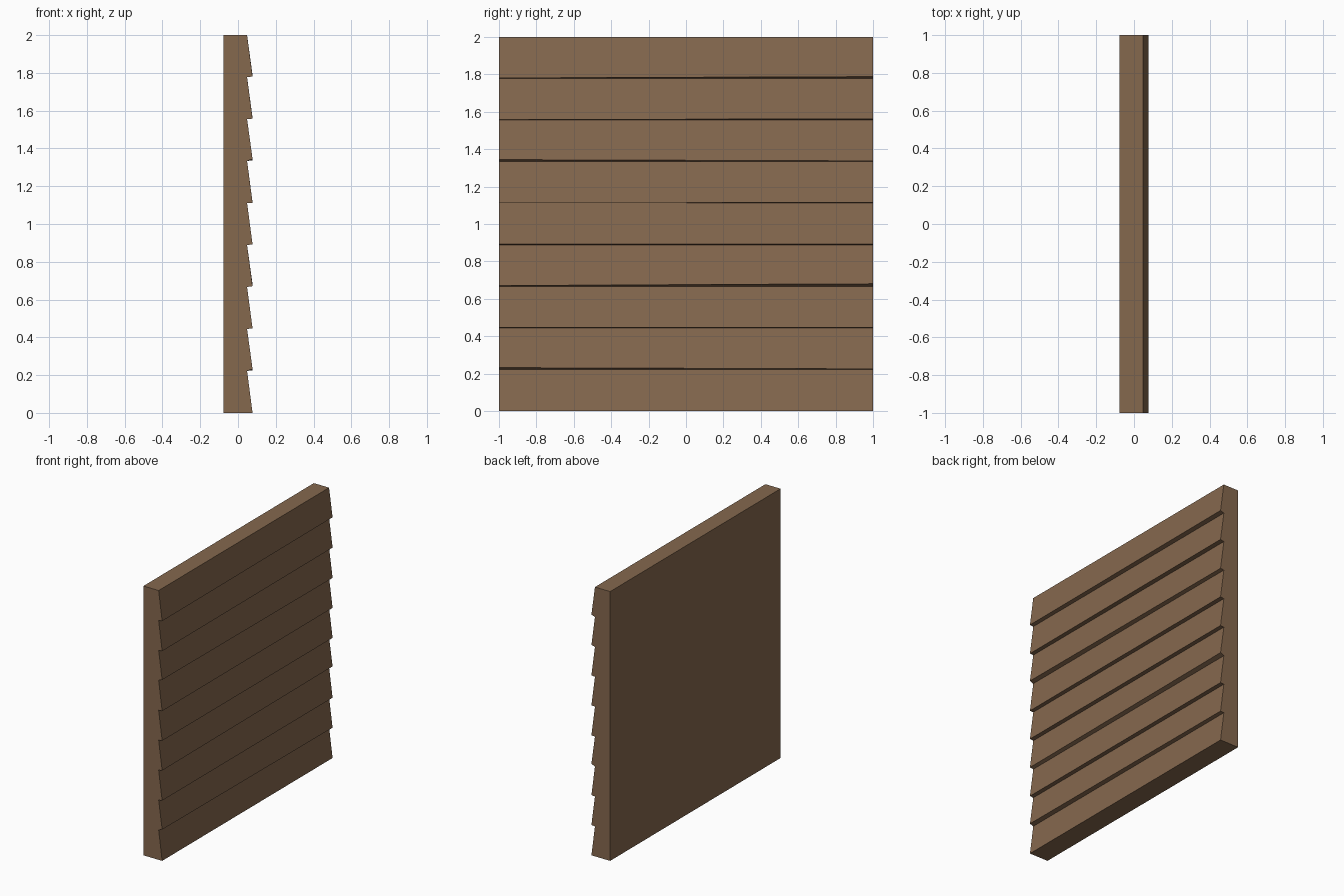
import bpy, bmesh

if "Cube" in bpy.data.objects:
    bpy.data.objects.remove(bpy.data.objects["Cube"])

COUNT, PITCH = 9, 2 / 9
BACK, INNER, OUTER = -0.077, 0.048, 0.077
# Slight hand-cut rise of each board's lower lip at the front and back ends
LIPS = [(0, 0), (0.010, 0.003), (0.003, 0.003), (0.004, 0.014), (0.003, 0.003),
        (0.001, 0.004), (0.011, 0.004), (0.002, 0.007), (0.003, 0.010)]

wood = bpy.data.materials.new("brown wood")
wood.diffuse_color = (0.235, 0.138, 0.076, 1)
wood.use_nodes = True
wood.node_tree.nodes["Principled BSDF"].inputs["Base Color"].default_value = wood.diffuse_color


def profile(end):
    """Sawtooth cross-section in x, z of the lapped boards."""
    pts = [(BACK, 0)]
    for i in range(COUNT):
        pts += [(OUTER, i * PITCH + LIPS[i][end]), (INNER, (i + 1) * PITCH)]
    return pts + [(BACK, 2)]


# Clapboard wall: one closed extrusion of the sawtooth profile
bm = bmesh.new()
rings = [[bm.verts.new((x, y, z)) for x, z in profile(e)] for e, y in ((0, -1), (1, 1))]
n = len(rings[0])
for ring in rings:
    bm.faces.new(ring)
for i in range(n):
    j = (i + 1) % n
    bm.faces.new((rings[0][i], rings[0][j], rings[1][j], rings[1][i]))
bmesh.ops.recalc_face_normals(bm, faces=bm.faces)
mesh = bpy.data.meshes.new("clapboard_wall")
bm.to_mesh(mesh)
bm.free()
mesh.materials.append(wood)
wall = bpy.data.objects.new("clapboard_wall", mesh)
bpy.context.collection.objects.link(wall)
